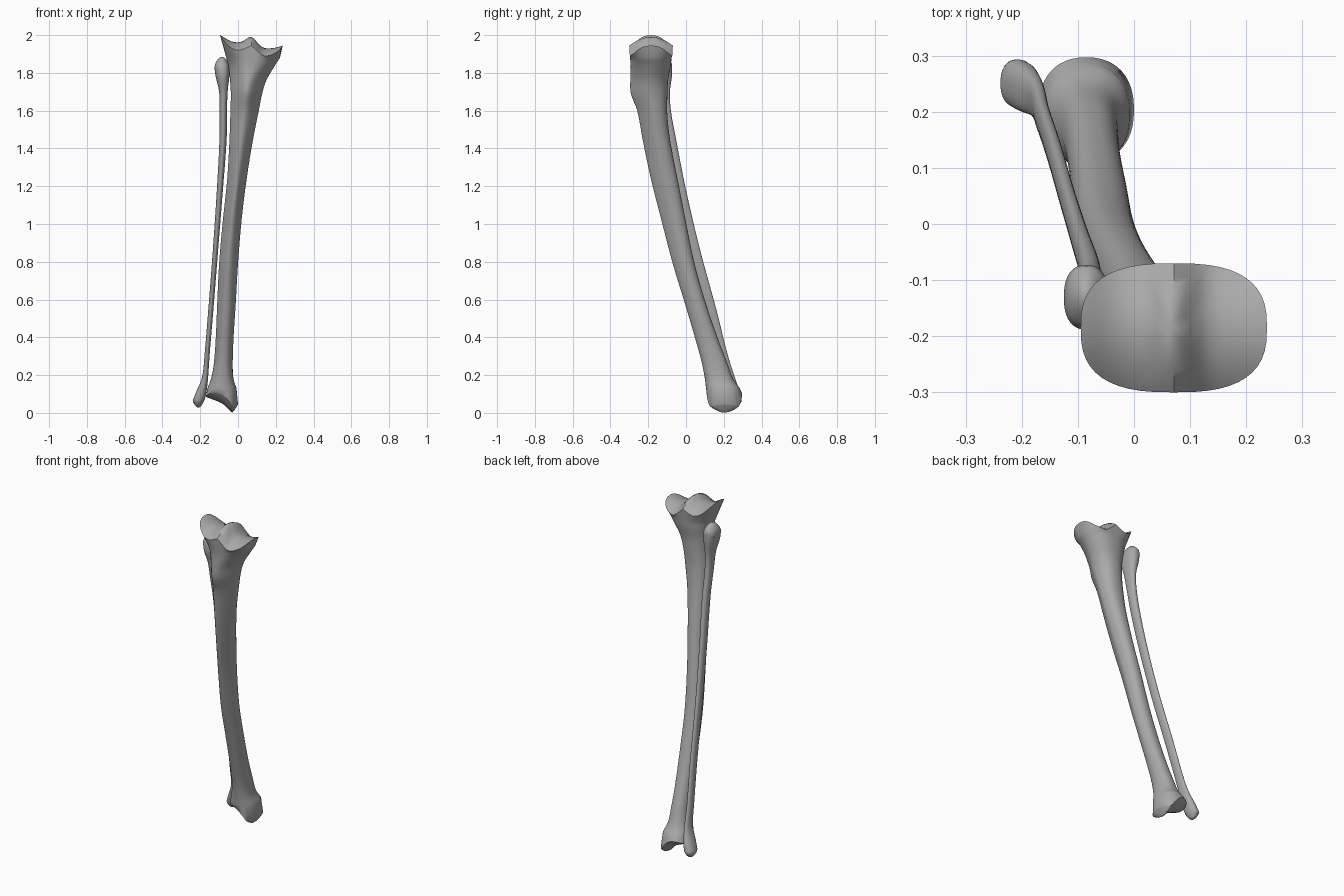
import bpy
import bmesh
import math

if "Cube" in bpy.data.objects:
    bpy.data.objects.remove(bpy.data.objects["Cube"])

SEGMENTS = 48
CAP_SCALES = [1, 0.95, 0.88, 0.78, 0.66, 0.54, 0.42, 0.3, 0.18, 0.08]

bone = bpy.data.materials.new("bone_grey")
bone.use_nodes = True
bone.diffuse_color = (0.4, 0.4, 0.4, 1)
bone.node_tree.nodes["Principled BSDF"].inputs["Base Color"].default_value = (0.4, 0.4, 0.4, 1)


def sample(rows, key):
    """Smoothly interpolate the rows, which are sorted by their first value."""
    key = min(max(key, rows[0][0]), rows[-1][0])
    i = max(j for j in range(len(rows) - 1) if rows[j][0] <= key)
    a, b = rows[i], rows[i + 1]
    before, after = rows[max(i - 1, 0)], rows[min(i + 2, len(rows) - 1)]
    span = b[0] - a[0]
    t = (key - a[0]) / span
    result = []
    for k in range(1, len(a)):
        slope_a = (b[k] - before[k]) / (b[0] - before[0]) * span
        slope_b = (after[k] - a[k]) / (after[0] - a[0]) * span
        d = b[k] - a[k]
        result.append(a[k] + slope_a * t + (3 * d - 2 * slope_a - slope_b) * t * t
                      + (slope_a + slope_b - 2 * d) * t ** 3)
    return result


def section(box, power, scale=1):
    """Rounded outline filling a box, narrowed towards the front by the taper."""
    x0, x1, y0, y1, taper = box
    points = []
    for i in range(SEGMENTS):
        angle = math.tau * i / SEGMENTS
        c, s = math.cos(angle), math.sin(angle)
        u = math.copysign(abs(c) ** (2 / power), c)
        v = math.copysign(abs(s) ** (2 / power), s)
        u *= 1 - taper * max(0, -v)
        u, v = u * scale, v * scale
        points.append(((x0 + x1) / 2 + u * (x1 - x0) / 2,
                       (y0 + y1) / 2 + v * (y1 - y0) / 2, u, v))
    return points


def cap(box, power, height):
    """Concentric rings draped over a height function, from the rim inwards."""
    return [[(x, y, height(x, u, v)) for x, y, u, v in section(box, power, s)]
            for s in CAP_SCALES]


def build_bone(name, rows, bottom, top, steps=4):
    rings = cap(*bottom)[::-1]
    for a, b in zip(rows, rows[1:]):
        for k in range(steps):
            z = a[0] + (b[0] - a[0]) * k / steps
            rings.append([(x, y, z) for x, y, u, v in section(sample(rows, z), 2.3)])
    rings.append([(x, y, rows[-1][0]) for x, y, u, v in section(rows[-1][1:], 2.4)])
    rings += cap(*top)

    bm = bmesh.new()
    loops = [[bm.verts.new(p) for p in ring] for ring in rings]
    for low, high in zip(loops, loops[1:]):
        for i in range(SEGMENTS):
            j = (i + 1) % SEGMENTS
            bm.faces.new((low[i], low[j], high[j], high[i]))
    bm.faces.new(loops[0][::-1])
    bm.faces.new(loops[-1])
    bmesh.ops.recalc_face_normals(bm, faces=bm.faces)
    mesh = bpy.data.meshes.new(name)
    bm.to_mesh(mesh)
    bm.free()
    mesh.materials.append(bone)
    obj = bpy.data.objects.new(name, mesh)
    bpy.context.collection.objects.link(obj)
    bpy.ops.object.select_all(action="DESELECT")
    obj.select_set(True)
    bpy.context.view_layer.objects.active = obj
    bpy.ops.object.shade_smooth_by_angle(angle=math.radians(50))


# Shin bone: height, x range, y range, front taper
shin_rows = [
    (.13, -.162, -.008, .106, .285, 0),
    (.18, -.143, -.024, .1, .25, 0),
    (.26, -.128, -.028, .085, .22, .1),
    (.39, -.118, -.024, .05, .17, .2),
    (.58, -.11, -.012, -.006, .105, .3),
    (.79, -.1, 0, -.07, .045, .4),
    (1.02, -.08, .019, -.13, -.002, .5),
    (1.24, -.057, .046, -.186, -.045, .5),
    (1.45, -.045, .08, -.23, -.085, .5),
    (1.6, -.04, .11, -.258, -.1, .5),
    (1.69, -.038, .128, -.292, -.098, .55),
    (1.76, -.042, .15, -.295, -.095, .5),
    (1.83, -.05, .19, -.293, -.082, .3),
    (1.88, -.062, .222, -.296, -.076, .1),
]

# Knee surface: two hollows with a ridge between them
plateau = [(-.095, 2), (-.03, 1.965), (.02, 1.965), (.07, 1.99),
           (.13, 1.935), (.19, 1.932), (.237, 1.945)]

# Ankle surface: shallow socket with a hanging inner knob
ankle = [(-.17, .085), (-.085, .05), (-.05, .02), (-.03, .002), (0, .045)]

build_bone(
    "shin_bone", shin_rows,
    ((-.17, 0, .11, .297, 0), 2.3, lambda x, u, v: sample(ankle, x)[0] + .05 * v * v),
    ((-.095, .237, -.3, -.07, 0), 2.7, lambda x, u, v: sample(plateau, x)[0] - .045 * v * v))

# Thin outer bone with a knob at each end
calf_rows = [
    (.07, -.238, -.176, .208, .293, 0),
    (.11, -.222, -.167, .2, .285, 0),
    (.19, -.19, -.158, .19, .258, 0),
    (.31, -.177, -.15, .16, .22, .2),
    (.55, -.157, -.13, .1, .16, .2),
    (.865, -.133, -.105, .015, .074, .2),
    (1.18, -.112, -.08, -.06, 0, .2),
    (1.45, -.098, -.06, -.115, -.053, .2),
    (1.6, -.098, -.058, -.145, -.08, .1),
    (1.7, -.1, -.055, -.165, -.085, 0),
    (1.78, -.118, -.046, -.188, -.075, 0),
    (1.83, -.125, -.045, -.188, -.073, 0),
]

build_bone(
    "calf_bone", calf_rows,
    ((-.238, -.182, .212, .293, 0), 2.2, lambda x, u, v: .028 + .03 * (u * u + v * v)),
    ((-.12, -.05, -.18, -.075, 0), 2.2, lambda x, u, v: 1.885 - .035 * (u * u + v * v)))
